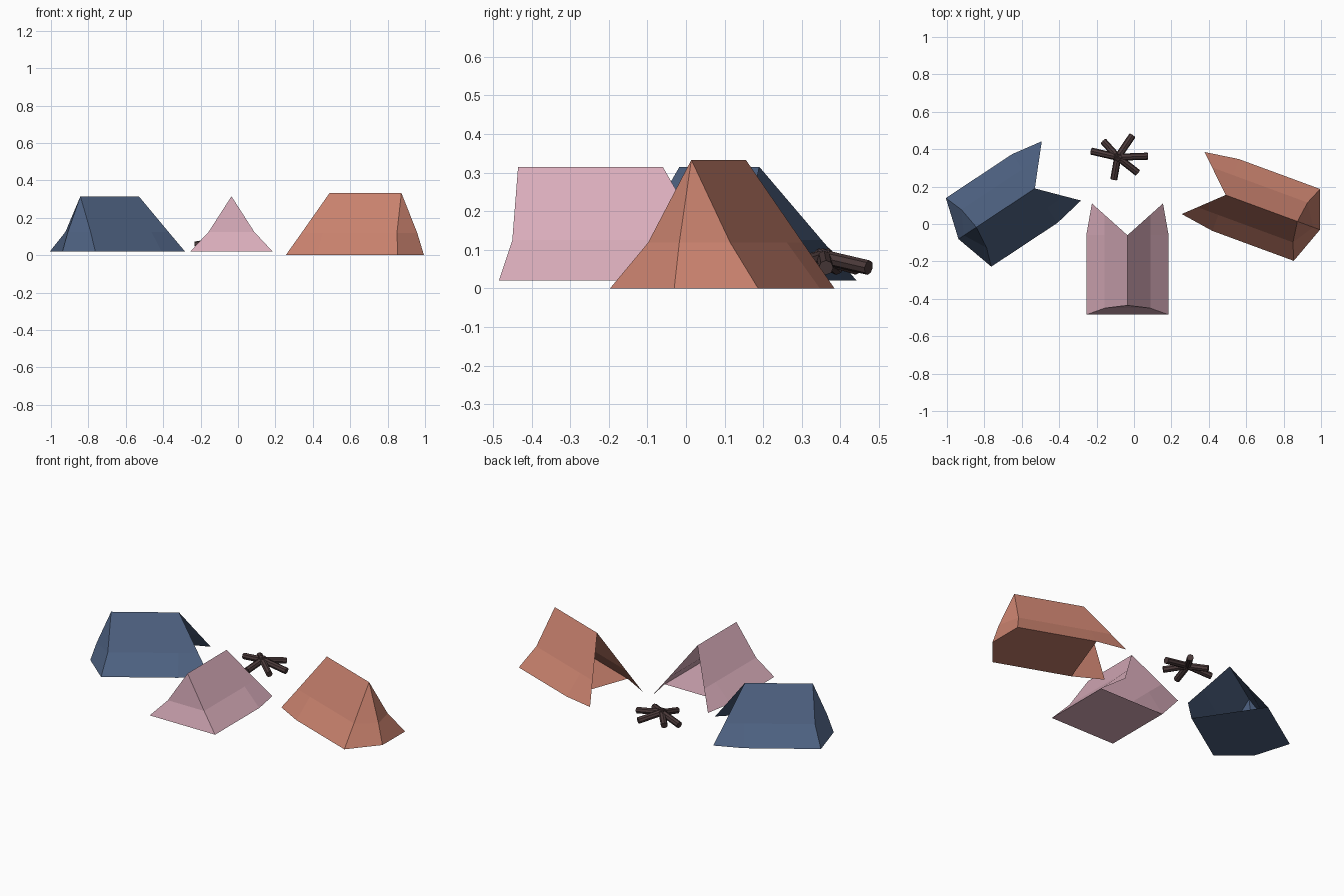
import bpy, bmesh
from math import radians, cos, sin
from mathutils import Matrix, Vector

if "Cube" in bpy.data.objects:
    bpy.data.objects.remove(bpy.data.objects["Cube"])


def material(name, rgb):
    m = bpy.data.materials.new(name)
    m.diffuse_color = (*rgb, 1)
    m.use_nodes = True
    m.node_tree.nodes["Principled BSDF"].inputs["Base Color"].default_value = m.diffuse_color
    return m


def add_object(name, bm, mat):
    me = bpy.data.meshes.new(name)
    bm.to_mesh(me)
    bm.free()
    me.materials.append(mat)
    ob = bpy.data.objects.new(name, me)
    bpy.context.collection.objects.link(ob)
    return ob


def tent(name, loc, angle, scale, bulge, mat):
    """Tent along local x: opening at +x, ridge front at the origin."""
    bm = bmesh.new()
    v = lambda x, y, z: bm.verts.new((x, y, z))
    ridge_back, ridge_front = v(-.375, 0, .295), v(0, 0, .295)
    back_low = v(-.425 - bulge, 0, 0)
    back_mid = v(-.39 - bulge, 0, .105)
    sides = []
    for s in (1, -1):
        low = [v(-.425, s * .22, 0), v(0, s * .22, 0), v(.17, s * .19, 0)]
        mid = [v(-.39, s * .122, .105), v(0, s * .122, .105), v(.109, s * .122, .105)]
        faces = [
            # side wall and door flap
            (low[0], low[1], mid[1], mid[0]), (low[1], low[2], mid[2], mid[1]),
            (mid[0], mid[1], ridge_front, ridge_back), (mid[1], mid[2], ridge_front),
            # half of the back wall
            (back_low, low[0], mid[0], back_mid), (back_mid, mid[0], ridge_back),
        ]
        for f in faces:
            bm.faces.new(f)
        sides.append(low)
    # floor ends where the door flaps begin
    a, b = sides
    bm.faces.new((a[0], a[1], b[1], b[0], back_low))
    bmesh.ops.recalc_face_normals(bm, faces=bm.faces)
    ob = add_object(name, bm, mat)
    ob.matrix_world = (Matrix.Translation(loc) @ Matrix.Rotation(radians(angle), 4, 'Z')
                       @ Matrix.Diagonal((*scale, 1)))


pink = material("pink_canvas", (.70, .42, .50))
orange = material("orange_canvas", (.58, .22, .155))
blue = material("blue_canvas", (.075, .12, .22))
bark = material("bark", (.07, .042, .042))

tent("pink_tent", (-.035, -.06, .02), 90, (1, 1, 1), 0, pink)
tent("blue_tent", (-.53, .19, .02), 33.5, (1, 1, 1), .065, blue)
tent("orange_tent", (.49, .155, 0), 159.8, (1.09, .93, 1.13), .068, orange)

# campfire logs leaning together in the middle
hub = Vector((-.087, .357, .085))
for i, (ang, length) in enumerate([(2, .16), (56, .14), (132, .115),
                                   (167, .145), (260, .12), (322, .135)]):
    d = Vector((cos(radians(ang)), sin(radians(ang)), 0))
    start = hub - d * .02
    end = hub + d * length - Vector((0, 0, .031))
    axis = end - start
    bm = bmesh.new()
    bmesh.ops.create_cone(bm, cap_ends=True, segments=8, radius1=.019, radius2=.019,
                          depth=axis.length)
    ob = add_object(f"log_{i + 1}", bm, bark)
    ob.location = (start + end) / 2
    ob.rotation_euler = axis.to_track_quat('Z', 'Y').to_euler()
